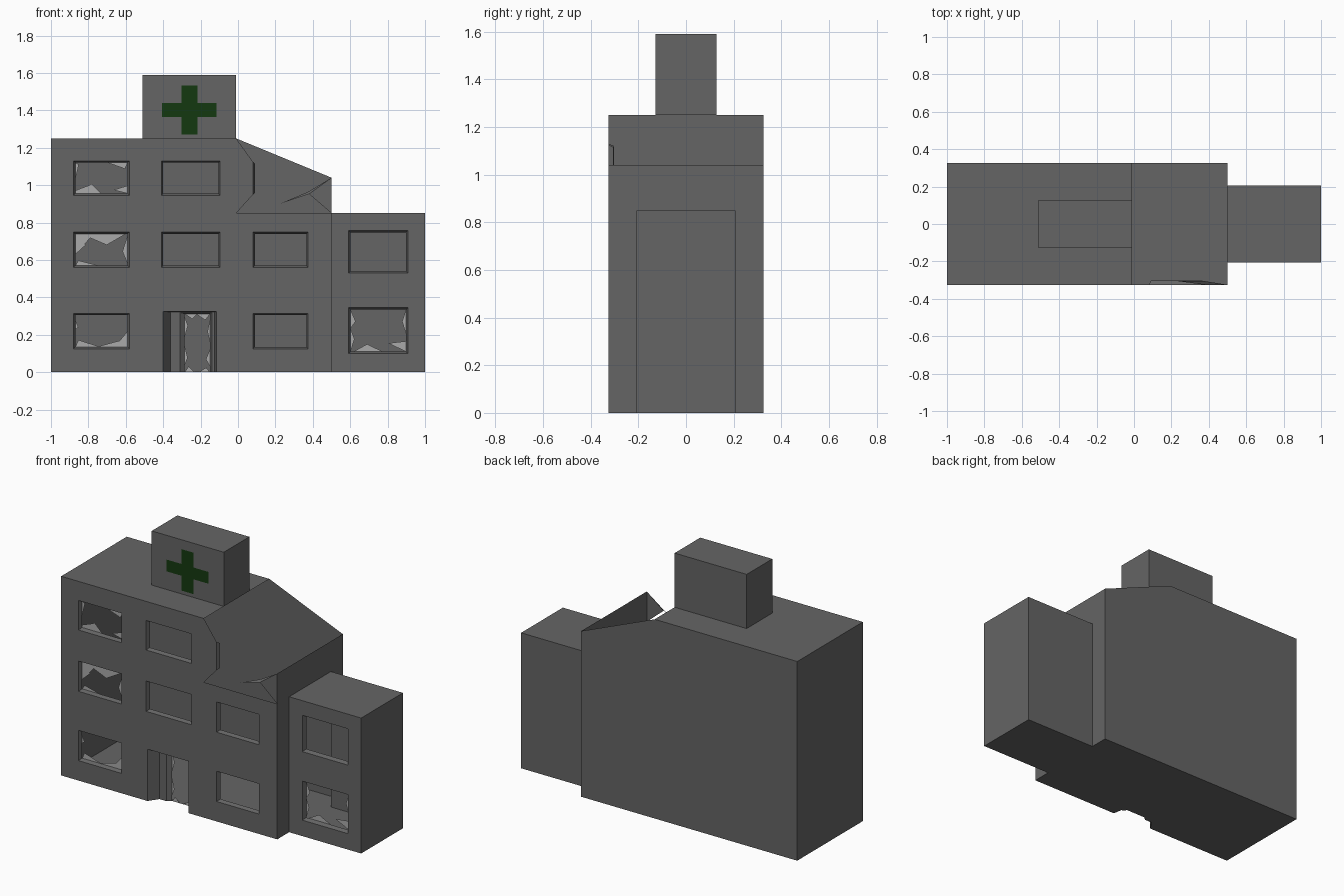
import bpy, bmesh
from mathutils import Vector

if "Cube" in bpy.data.objects:
    bpy.data.objects.remove(bpy.data.objects["Cube"])


def material(name, rgb):
    m = bpy.data.materials.new(name)
    m.diffuse_color = (*rgb, 1)
    m.use_nodes = True
    m.node_tree.nodes["Principled BSDF"].inputs["Base Color"].default_value = m.diffuse_color
    return m


CONCRETE = material("concrete", (0.13, 0.13, 0.13))
GLASS = material("broken_glass", (0.4, 0.4, 0.4))
GREEN = material("green_paint", (0.007, 0.04, 0.005))


def finish(name, bm, mat):
    mesh = bpy.data.meshes.new(name)
    bm.to_mesh(mesh)
    bm.free()
    mesh.materials.append(mat)
    ob = bpy.data.objects.new(name, mesh)
    bpy.context.collection.objects.link(ob)
    return ob


def part(name, faces, mat=CONCRETE):
    """Flat faces given as (points, outward direction)."""
    bm = bmesh.new()
    for pts, out in faces:
        f = bm.faces.new([bm.verts.new(p) for p in pts])
        f.normal_update()
        if f.normal.dot(Vector(out)) < 0:
            f.normal_flip()
    bmesh.ops.remove_doubles(bm, verts=bm.verts, dist=1e-5)
    return finish(name, bm, mat)


def panel(name, loops, y):
    """Upright front sheet: first loop is the outline, the others are holes."""
    bm = bmesh.new()
    edges = []
    for loop in loops:
        vs = [bm.verts.new((x, y, z)) for x, z in loop]
        edges += [bm.edges.new((vs[i - 1], vs[i])) for i in range(len(vs))]
    bmesh.ops.triangle_fill(bm, edges=edges, use_beauty=True, normal=(0, -1, 0))
    for f in bm.faces:
        f.normal_update()
        if f.normal.y > 0:
            f.normal_flip()
    return finish(name, bm, CONCRETE)


def rect(x0, x1, z0, z1):
    return [(x0, z0), (x1, z0), (x1, z1), (x0, z1)]


def inset(w, d=0.01):
    return (w[0] + d, w[1] - d, w[2] + d, w[3] - d)


def reveal(outer, inner, y0, y1, sides=(0, 1, 2, 3)):
    """Tapered sides of a window or door opening."""
    a, b = rect(*outer), rect(*inner)
    outs = [(0, 0, 1), (-1, 0, 0), (0, 0, -1), (1, 0, 0)]
    faces = []
    for i in sides:
        j = (i + 1) % 4
        faces.append(([(a[i][0], y0, a[i][1]), (a[j][0], y0, a[j][1]),
                       (b[j][0], y1, b[j][1]), (b[i][0], y1, b[i][1])], outs[i]))
    return faces


def shards(name, w, y, pieces):
    """Glass splinters: (side, start, end, tip position, tip reach), as fractions."""
    x0, x1, z0, z1 = w
    faces = []
    for side, a, b, t, r in pieces:
        uv = {"B": [(a, 0), (b, 0), (t, r)], "T": [(a, 1), (b, 1), (t, 1 - r)],
              "L": [(0, a), (0, b), (r, t)], "R": [(1, a), (1, b), (1 - r, t)]}[side]
        faces.append(([(x0 + u * (x1 - x0), y, z0 + v * (z1 - z0)) for u, v in uv], (0, -1, 0)))
    part(name, faces, GLASS)


# Main dimensions
L, R, E, RIDGE = -1.0, 0.5, 1.0, -0.01
Y, YA = 0.325, 0.207
TOP, LOW, ANNEX = 1.25, 1.04, 0.85
REC, DEEP = -0.265, -0.245
rows = [(0.125, 0.315), (0.56, 0.75), (0.945, 1.13)]
cols = [(-0.88, -0.58), (-0.41, -0.095), (0.08, 0.375)]
windows = [(*cols[c], *rows[r]) for c, r in
           [(0, 0), (0, 1), (0, 2), (1, 1), (1, 2), (2, 0), (2, 1)]]
annex_windows = [(0.592, 0.908, 0.1, 0.345), (0.592, 0.908, 0.53, 0.758)]

# Front wall with doorway and broken upper corner
outline = [(L, 0), (-0.4, 0), (-0.4, 0.325), (-0.115, 0.325), (-0.115, 0), (R, 0),
           (R, ANNEX), (RIDGE, ANNEX), (0.08, 0.95), (0.08, 1.125), (RIDGE, TOP), (L, TOP)]
panel("front_wall", [outline] + [rect(*w) for w in windows], -Y)
panel("annex_front_wall", [rect(R, E, 0, ANNEX)] + [rect(*w) for w in annex_windows], -YA)

# Hollow shell of the main block, roof open over the collapsed corner
part("main_shell", [
    ([(L, Y, 0), (R, Y, 0), (R, Y, LOW), (RIDGE, Y, TOP), (L, Y, TOP)], (0, 1, 0)),
    ([(L, -Y, 0), (L, Y, 0), (L, Y, TOP), (L, -Y, TOP)], (-1, 0, 0)),
    ([(L, -Y, TOP), (RIDGE, -Y, TOP), (RIDGE, Y, TOP), (L, Y, TOP)], (0, 0, 1)),
    ([(R, -Y, 0), (R, -YA, 0), (R, -YA, ANNEX), (R, -Y, ANNEX)], (1, 0, 0)),
    ([(R, YA, 0), (R, Y, 0), (R, Y, ANNEX), (R, YA, ANNEX)], (1, 0, 0)),
    ([(R, -Y, ANNEX), (R, -YA, ANNEX), (R, YA, ANNEX), (R, Y, ANNEX),
      (R, Y, LOW), (R, -Y, LOW)], (1, 0, 0)),
])
part("annex_shell", [
    ([(R, YA, 0), (E, YA, 0), (E, YA, ANNEX), (R, YA, ANNEX)], (0, 1, 0)),
    ([(E, -YA, 0), (E, YA, 0), (E, YA, ANNEX), (E, -YA, ANNEX)], (1, 0, 0)),
    ([(R, -YA, ANNEX), (E, -YA, ANNEX), (E, YA, ANNEX), (R, YA, ANNEX)], (0, 0, 1)),
])

# Floor, notched at the entrance
floor = [(L, -Y), (-0.4, -Y), (-0.36, REC), (-0.31, REC), (-0.285, DEEP), (-0.15, DEEP),
         (-0.14, REC), (-0.125, REC), (-0.115, -Y), (R, -Y), (R, -YA), (E, -YA),
         (E, YA), (R, YA), (R, Y), (L, Y)]
part("floor", [([(x, y, 0) for x, y in floor], (0, 0, -1))])

# Broken wall remains: right corner piece, bent splinter, old window side
part("broken_wall_pieces", [
    ([(R, -Y, LOW), (0.38, -Y, 0.953), (R, -Y, ANNEX)], (0, -1, 0)),
    ([(0.38, -Y, 0.953), (0.23, -0.305, 0.903), (0.375, -0.305, 0.965)], (0, -1, 0)),
    ([(R, -Y, LOW), (0.38, -Y, 0.953), (0.375, -0.305, 0.965)], (0, -1, 0)),
    ([(0.08, -Y, 0.95), (0.08, -Y, 1.125), (0.09, -0.305, 1.115), (0.09, -0.305, 0.96)], (1, 0, 0)),
])

# Window and door reveals
frames = []
for w in windows:
    frames += reveal(w, inset(w), -Y, -0.303)
for w in annex_windows:
    frames += reveal(w, inset(w), -YA, -YA + 0.025)
part("window_reveals", frames)

recess, recess_in = (-0.4, -0.115, 0, 0.325), (-0.36, -0.125, 0, 0.322)
door, door_in = (-0.31, -0.14, 0, 0.32), (-0.285, -0.15, 0, 0.312)
part("entrance_recess", reveal(recess, recess_in, -Y, REC, (1, 2, 3))
     + reveal(door, door_in, REC, DEEP, (1, 2, 3)))
panel("entrance_wall", [[(-0.36, 0), (-0.31, 0), (-0.31, 0.32), (-0.14, 0.32), (-0.14, 0),
                         (-0.125, 0), (-0.125, 0.322), (-0.36, 0.322)]], REC)

# Broken glass
shards("glass_top", inset(windows[2]), -0.303, [
    ("L", 0.45, 1, 0.95, 0.07), ("B", 0, 0.5, 0.31, 0.32), ("L", 0, 0.1, 0.3, 0.31),
    ("T", 0.62, 1, 0.95, 0.2), ("R", 0, 0.26, 0.12, 0.27)])
shards("glass_middle", inset(windows[1]), -0.303, [
    ("T", 0.1, 0.97, 0.6, 0.35), ("L", 0.35, 1, 0.65, 0.2), ("T", 0, 0.35, 0.18, 0.33),
    ("B", 0, 0.45, 0.06, 0.16), ("R", 0.05, 0.95, 0.45, 0.1)])
shards("glass_bottom", inset(windows[0]), -0.303, [
    ("L", 0.55, 0.85, 0.62, 0.06), ("B", 0, 0.48, 0.06, 0.22),
    ("B", 0.4, 1, 0.85, 0.2), ("R", 0, 0.5, 0.2, 0.15)])
shards("glass_annex", inset(annex_windows[0]), -YA + 0.025, [
    ("L", 0.55, 1, 0.72, 0.09), ("L", 0, 0.55, 0.3, 0.07), ("B", 0.05, 0.58, 0.3, 0.18),
    ("R", 0, 0.25, 0.2, 0.32), ("R", 0.42, 1, 0.72, 0.07)])
shards("glass_door", door_in, DEEP, [
    ("T", 0, 0.5, 0.3, 0.09), ("T", 0.45, 1, 0.82, 0.11), ("L", 0.6, 0.95, 0.8, 0.13),
    ("L", 0.12, 0.45, 0.25, 0.12), ("R", 0.5, 0.9, 0.7, 0.1), ("R", 0.1, 0.4, 0.22, 0.16),
    ("B", 0, 0.4, 0.15, 0.1), ("B", 0.55, 1, 0.85, 0.08)])

# Roof tower with green cross
bpy.ops.mesh.primitive_cube_add(size=1, location=(-0.26, 0, 1.42))
tower = bpy.context.object
tower.name = "roof_tower"
tower.scale = (0.5, 0.254, 0.34)
tower.data.materials.append(CONCRETE)

a, b, h, v = 0.043, 0.037, 0.145, 0.13
cross = [(-a, -v), (a, -v), (a, -b), (h, -b), (h, b), (a, b),
         (a, v), (-a, v), (-a, b), (-h, b), (-h, -b), (-a, -b)]
part("green_cross", [([(-0.26 + x, -0.129, 1.402 + z) for x, z in cross], (0, -1, 0))], GREEN)
